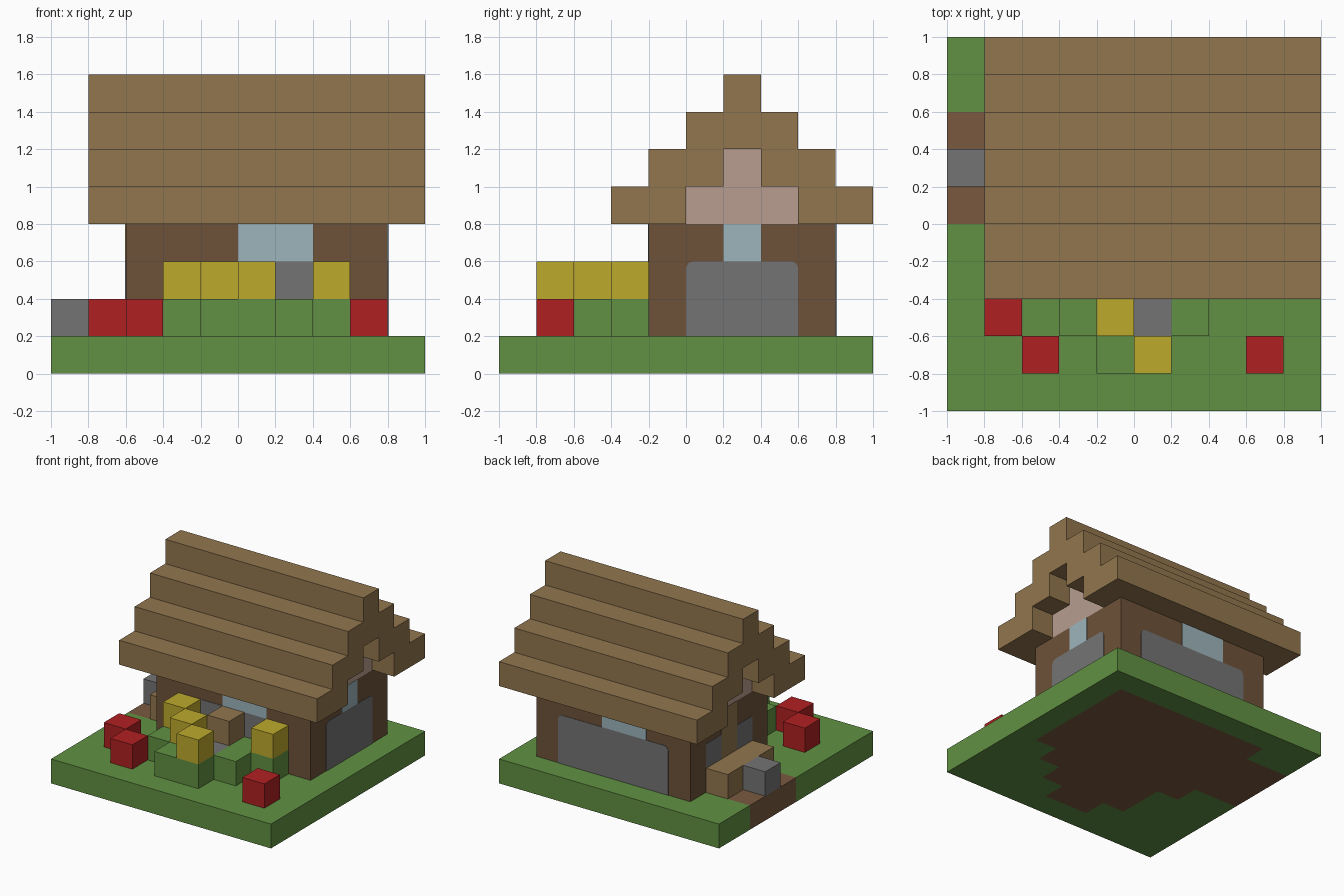
import bpy, bmesh, math
from mathutils import Vector

cube = bpy.data.objects.get("Cube")
if cube:
    bpy.data.objects.remove(cube, do_unlink=True)

U = 0.2  # block size


def material(name, rgb):
    lin = [(c / 255 / 12.92 if c < 11 else ((c / 255 + 0.055) / 1.055) ** 2.4) for c in rgb]
    m = bpy.data.materials.new(name)
    m.use_nodes = True
    m.diffuse_color = (*lin, 1)
    m.node_tree.nodes["Principled BSDF"].inputs["Base Color"].default_value = (*lin, 1)
    return m


grass = material("grass green", (97, 145, 66))
dirt = material("dirt brown", (122, 90, 64))
timber = material("dark timber", (110, 82, 56))
plank = material("tan plank", (146, 118, 78))
stone = material("stone gray", (116, 116, 116))
glass = material("pale blue glass", (157, 181, 188))
plaster = material("pink plaster", (184, 158, 144))
red = material("petal red", (176, 32, 34))
yellow = material("petal yellow", (190, 170, 44))


def finish(name, bm, *mats):
    bmesh.ops.recalc_face_normals(bm, faces=bm.faces)
    mesh = bpy.data.meshes.new(name)
    bm.to_mesh(mesh)
    bm.free()
    for m in mats:
        mesh.materials.append(m)
    ob = bpy.data.objects.new(name, mesh)
    bpy.context.collection.objects.link(ob)
    return ob


def box_mesh(lo, hi):
    bm = bmesh.new()
    bmesh.ops.create_cube(bm, size=1)
    for v in bm.verts:
        v.co = [a + (b - a) * (c + 0.5) for a, b, c in zip(lo, hi, v.co)]
    return bm


def box(name, mat, lo, hi):
    return finish(name, box_mesh(lo, hi), mat)


def block(name, mat, x, y, z):
    return box(name, mat, (x, y, z), (x + U, y + U, z + U))


def prism(name, mat, points, depth):
    """Extrude a closed outline of 3D points along the depth vector."""
    bm = bmesh.new()
    face = bm.faces.new([bm.verts.new(p) for p in points])
    new = bmesh.ops.extrude_face_region(bm, geom=[face])["geom"]
    bmesh.ops.translate(bm, vec=depth, verts=[g for g in new if isinstance(g, bmesh.types.BMVert)])
    return finish(name, bm, mat)


# Garden block positions (minimum corners)
raised = [(-.4, -.4), (-.2, -.4), (.2, -.4), (.4, -.4), (-.4, -.6), (-.2, -.6),
          (.2, -.6), (-.2, -.8), (0, -.8)]
yellow_spots = [(-.4, -.4), (.4, -.4), (-.2, -.6), (0, -.8)]
red_spots = [(-.8, -.6), (-.6, -.8), (.6, -.8)]

# Ground slab, dirt wherever something solid stands and along the path
bm = box_mesh((-1, -1, 0), (1, 1, U))
for axis in (Vector((1, 0, 0)), Vector((0, 1, 0))):
    for i in range(1, 10):
        bmesh.ops.bisect_plane(bm, geom=bm.verts[:] + bm.edges[:] + bm.faces[:],
                               plane_co=axis * (i * U - 1), plane_no=axis)
dirt_areas = [(-.6, -.2, .8, .8), (-1, 0, -.6, .6), (0, -.6, U, -.2)]
dirt_areas += [(x, y, x + U, y + U) for x, y in raised]
bm.normal_update()
for f in bm.faces:
    c = f.calc_center_median() - f.normal * 0.05
    f.material_index = int(any(a < c.x < p and b < c.y < q for a, b, p, q in dirt_areas))
finish("ground", bm, grass, dirt)

# Flower bed and flowers
for x, y in raised:
    block("raised_bed", grass, x, y, U)
for x, y in yellow_spots:
    block("yellow_flower", yellow, x, y, 2 * U)
for x, y in red_spots:
    block("red_flower", red, x, y, U)

# Front steps and side entrance
box("front_step", stone, (0, -.6, U), (U, -.2, .4))
block("front_crate", plank, 0, -.4, .4)
box("side_ledge", plank, (-.8, 0, U), (-.6, .6, .4))
block("side_step", stone, -1, U, U)

# House body and gable infill
box("house_walls", timber, (-.6, -.2, U), (.8, .8, .8))
box("lower_gable", plaster, (-.6, 0, .8), (.8, .6, 1))
box("upper_gable", plaster, (-.6, .2, 1), (.8, .4, 1.2))


# Thin wall plates: u runs along the wall, z is up
def plate(name, mat, side, u0, u1, z0, z1, radius=0.0):
    outline = [(u0, z0), (u1, z0)]
    if radius:
        for cx, start in ((u1 - radius, 0), (u0 + radius, 90)):
            for k in range(5):
                a = math.radians(start + 22.5 * k)
                outline.append((cx + radius * math.cos(a), z1 - radius + radius * math.sin(a)))
    else:
        outline += [(u1, z1), (u0, z1)]
    place, normal = {"front": (lambda u, z: (u, -.2, z), (0, -1, 0)),
                     "back": (lambda u, z: (u, .8, z), (0, 1, 0)),
                     "left": (lambda u, z: (.8, u, z), (1, 0, 0)),
                     "right": (lambda u, z: (-.6, u, z), (-1, 0, 0))}[side]
    prism(f"{side}_{name}", mat, [place(u, z) for u, z in outline], Vector(normal) * 0.004)


for side, u0, u1 in (("front", -.4, .6), ("back", -.4, .6), ("left", 0, .6)):
    plate("stone_panel", stone, side, u0, u1, U, .6, .04)
for side, u0, u1 in (("front", 0, .4), ("back", -.2, .2), ("left", .2, .4)):
    plate("window", glass, side, u0, u1, .6, .8)
plate("stone_panel_a", stone, "right", 0, .2, U, .6)
plate("stone_panel_b", stone, "right", .4, .6, U, .6)
plate("door", plank, "right", .2, .4, U, .8)

# Stepped roof: half profile mirrored about the ridge
ridge_y = 0.3
half = [(.1, 1.6), (.1, 1.4), (.3, 1.4), (.3, 1.2), (.5, 1.2), (.5, 1), (.7, 1), (.7, .8),
        (.3, .8), (.3, 1), (.1, 1), (.1, 1.2)]
profile = [(ridge_y + d, z) for d, z in half] + [(ridge_y - d, z) for d, z in reversed(half)]
prism("stepped_roof", plank, [(-.8, y, z) for y, z in profile], (1.8, 0, 0))
